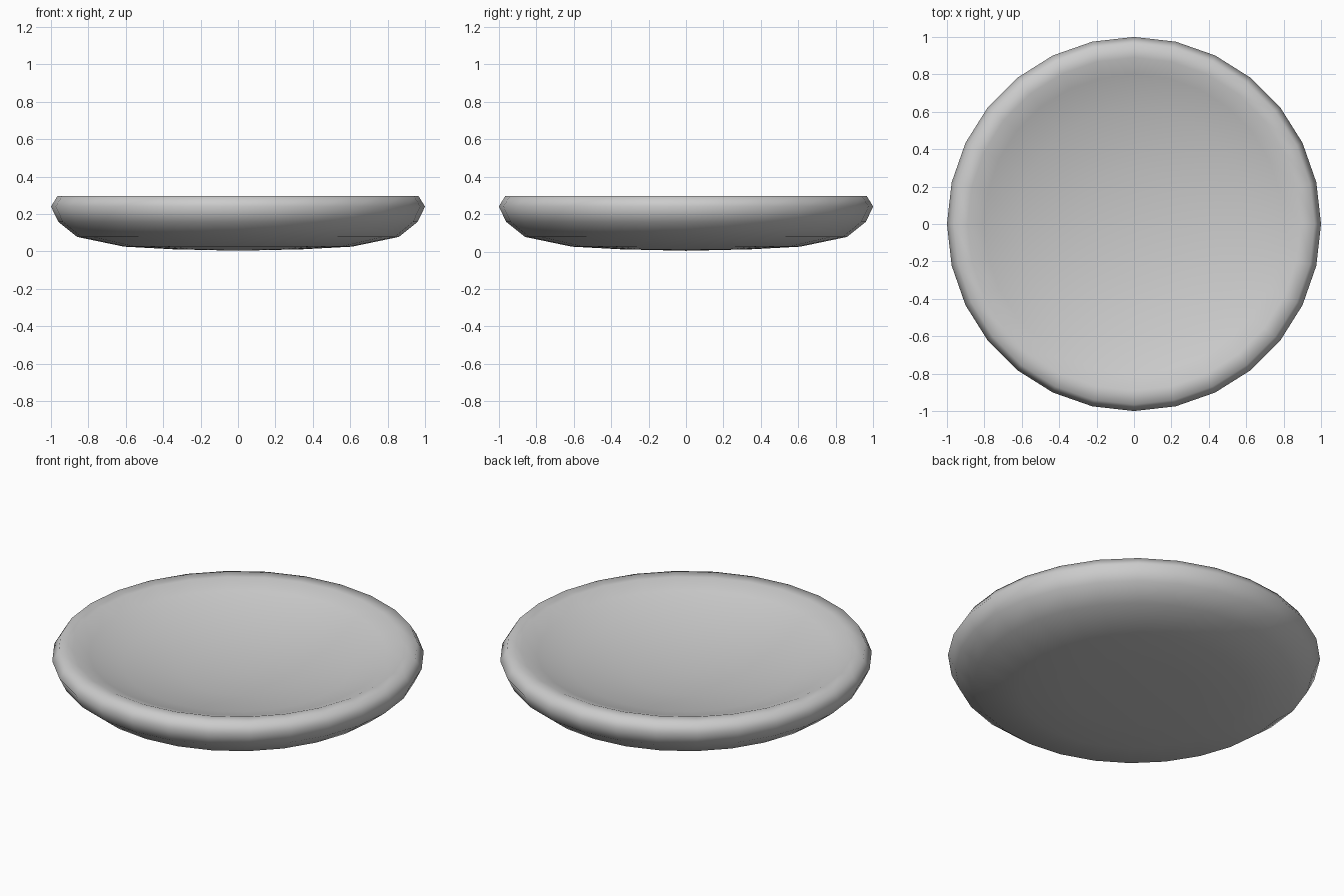
import bpy, bmesh, math

if "Cube" in bpy.data.objects:
    bpy.data.objects.remove(bpy.data.objects["Cube"])

SIDES = 28

# Dish profile (radius, height): underside, rounded rim, shallow inner face
profile = [(0.0, 0.004), (0.35, 0.012), (0.61, 0.026), (0.86, 0.078),
           (0.96, 0.158), (1.0, 0.24), (0.965, 0.297),
           (0.89, 0.296), (0.80, 0.26), (0.62, 0.20), (0.3, 0.15), (0.0, 0.135)]


def lathe(name, points, sides):
    bm = bmesh.new()
    rings = []
    for r, z in points:
        if r == 0:
            rings.append([bm.verts.new((0, 0, z))] * sides)
        else:
            rings.append([bm.verts.new((r * math.cos(2 * math.pi * i / sides),
                                        r * math.sin(2 * math.pi * i / sides), z))
                          for i in range(sides)])
    for a, b in zip(rings, rings[1:]):
        for i in range(sides):
            j = (i + 1) % sides
            corners = list(dict.fromkeys([a[i], a[j], b[j], b[i]]))
            bm.faces.new(corners).smooth = True
    bmesh.ops.recalc_face_normals(bm, faces=bm.faces)
    mesh = bpy.data.meshes.new(name)
    bm.to_mesh(mesh)
    bm.free()
    obj = bpy.data.objects.new(name, mesh)
    bpy.context.collection.objects.link(obj)
    return obj


# Shallow round dish
lathe("shallow_dish", profile, SIDES)
